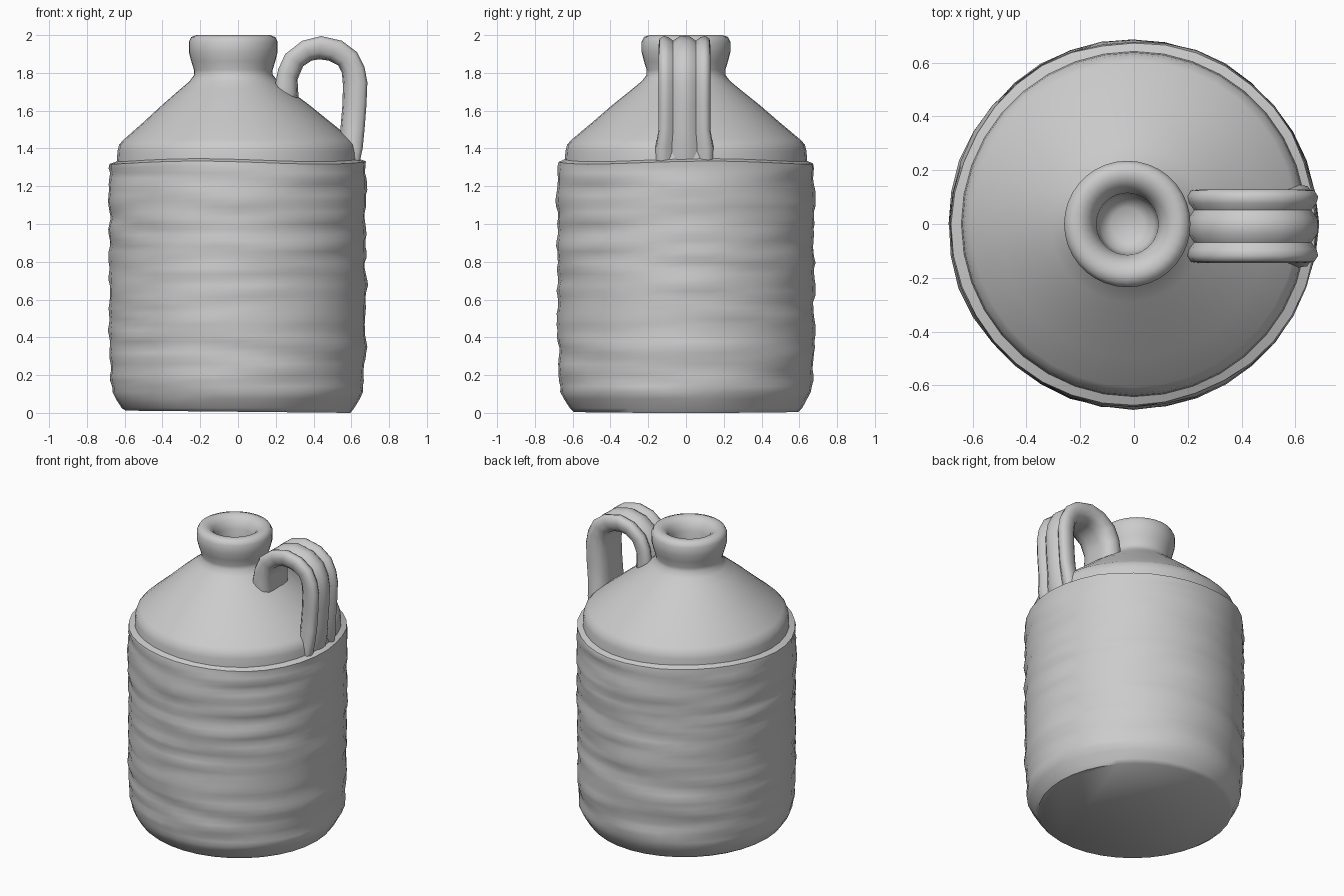
import bpy, bmesh, math
from mathutils import Vector, noise


def finish(name, bm, angle):
    bmesh.ops.recalc_face_normals(bm, faces=bm.faces)
    me = bpy.data.meshes.new(name)
    bm.to_mesh(me)
    bm.free()
    ob = bpy.data.objects.new(name, me)
    bpy.context.collection.objects.link(ob)
    bpy.ops.object.select_all(action='DESELECT')
    ob.select_set(True)
    bpy.context.view_layer.objects.active = ob
    bpy.ops.object.shade_smooth_by_angle(angle=math.radians(angle))
    return ob


def loft(bm, rings, cap_start=True, cap_end=True):
    loops = [[bm.verts.new(p) for p in ring] for ring in rings]
    n = len(loops[0])
    for a, b in zip(loops, loops[1:]):
        for i in range(n):
            j = (i + 1) % n
            bm.faces.new((a[i], a[j], b[j], b[i]))
    if cap_start:
        bm.faces.new(loops[0][::-1])
    if cap_end:
        bm.faces.new(loops[-1])


def wrinkle(a, z):
    # horizontal clay ridges, long around the body and short in height
    p = Vector((math.cos(a) * 1.3, math.sin(a) * 1.3, z * 13))
    return 0.013 * noise.noise(p) + 0.007 * noise.noise(p * 2.1 + Vector((7, 3, 1)))


# Jug: (radius, height, x offset of ring centre)
SEG = 36
profile = [(0.595, 0.012, 0), (0.615, 0.025, 0), (0.645, 0.075, 0)]
wall = [(0.664 + 0.016 * min(1, i / 8), 0.11 + 1.19 * i / 40, -0.003) for i in range(41)]
profile += wall
profile += [(0.675, 1.325, 0), (0.642, 1.338, 0), (0.638, 1.385, 0), (0.63, 1.42, 0),
            (0.605, 1.447, 0), (0.50, 1.535, -0.005), (0.39, 1.63, -0.012),
            (0.29, 1.71, -0.02), (0.235, 1.755, -0.022), (0.208, 1.79, -0.024),
            (0.208, 1.815, -0.025), (0.222, 1.86, -0.025), (0.235, 1.91, -0.025),
            (0.235, 1.965, -0.025), (0.222, 1.99, -0.025), (0.195, 2.0, -0.025),
            (0.165, 1.995, -0.025), (0.135, 1.97, -0.025), (0.115, 1.92, -0.025),
            (0.113, 1.85, -0.025), (0.10, 1.77, -0.025), (0.06, 1.74, -0.025)]
rings = []
for r, z, cx in profile:
    ring = []
    for i in range(SEG):
        a = 2 * math.pi * i / SEG
        rr = r + (wrinkle(a, z) if 0.07 < z < 1.33 else 0)
        zz = z + (0.008 * math.sin(3 * a + 1) if 1.28 < z < 1.34 else 0)
        if z < 0.02:
            zz = 0.006 + 0.006 * math.cos(a - math.pi)
        ring.append((cx + rr * math.cos(a), rr * math.sin(a), zz))
    rings.append(ring)
bm = bmesh.new()
loft(bm, rings)
finish("jug_body", bm, 50)

# Handle: matching outer and inner edge points (x, z) of the strap
outer = [(0.195, 1.70), (0.20, 1.755), (0.213, 1.82), (0.25, 1.90), (0.34, 1.97),
         (0.44, 1.995), (0.55, 1.97), (0.63, 1.91), (0.67, 1.83), (0.685, 1.75),
         (0.68, 1.63), (0.67, 1.5), (0.66, 1.4), (0.645, 1.33)]
inner = [(0.30, 1.60), (0.32, 1.68), (0.315, 1.765), (0.345, 1.835), (0.39, 1.865),
         (0.43, 1.872), (0.48, 1.865), (0.53, 1.84), (0.55, 1.80), (0.556, 1.73),
         (0.552, 1.62), (0.542, 1.5), (0.54, 1.42), (0.54, 1.34)]
# Section: (y, t) with t = 0 on the outer ridges and 1 on the inner face
half = [(0.0, 0.0), (0.03, 0.03), (0.06, 0.2), (0.085, 0.05), (0.11, 0.0), (0.133, 0.12),
        (0.137, 0.4), (0.13, 0.72), (0.10, 0.94), (0.05, 1.0)]
section = half + [(0, 1.0)] + [(-y, t) for y, t in half[:0:-1]]
rings = []
for k, (o, n) in enumerate(zip(outer, inner)):
    o, n = Vector(o), Vector(n)
    w = 1.0 + (0.12 if k >= len(outer) - 2 else 0)
    ring = []
    for y, t in section:
        p = o.lerp(n, t)
        ring.append((p.x, y * w - 0.008, p.y))
    rings.append(ring)
bm = bmesh.new()
loft(bm, rings)
finish("handle", bm, 60)
